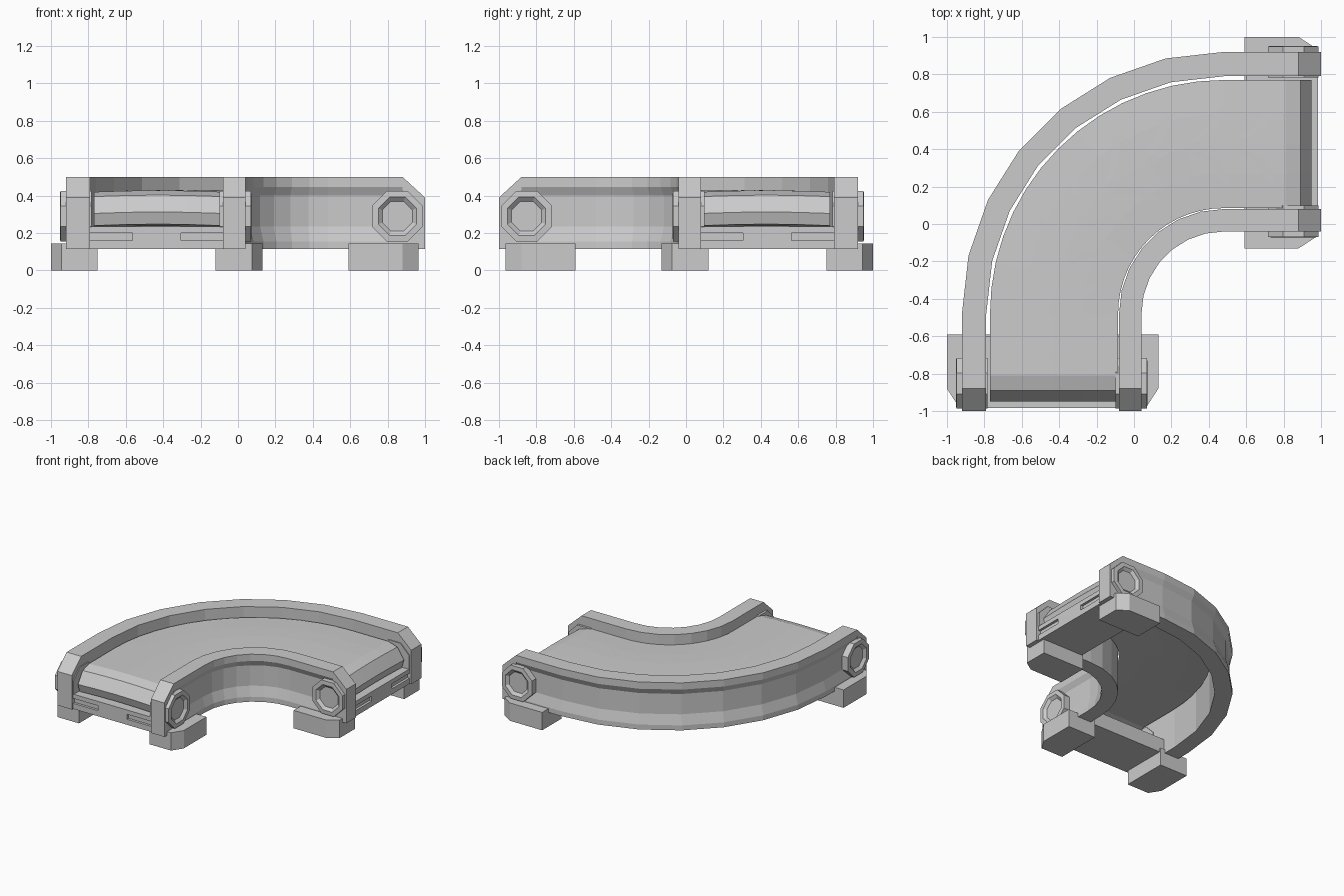
import bpy, bmesh
from math import sin, cos, pi, radians

if "Cube" in bpy.data.objects:
    bpy.data.objects.remove(bpy.data.objects["Cube"])

C = 0.48            # bend centre is (C, -C)
R_MID = 0.907       # belt centre radius
L = R_MID * pi / 2


def make(name, verts, faces):
    bm = bmesh.new()
    vs = [bm.verts.new(v) for v in verts]
    for f in faces:
        bm.faces.new([vs[i] for i in f])
    bmesh.ops.recalc_face_normals(bm, faces=bm.faces)
    me = bpy.data.meshes.new(name)
    bm.to_mesh(me)
    bm.free()
    ob = bpy.data.objects.new(name, me)
    bpy.context.collection.objects.link(ob)
    return ob


def bend(th, e, r, z):
    """Point on the bend: angle, straight extension past the end, radius, height."""
    x, y = C - r * cos(th), -C + r * sin(th)
    return (x, y - e, z) if th < pi / 4 else (x + e, y, z)


def sweep(name, stations, profile, closed=True):
    n = len(profile)
    verts = [bend(t, e, r, z + dz) for t, e, dz in stations for r, z in profile]
    faces = []
    for i in range(len(stations) - 1):
        for j in range(n if closed else n - 1):
            k = (j + 1) % n
            faces.append((i * n + j, i * n + k, (i + 1) * n + k, (i + 1) * n + j))
    if closed:
        faces += [tuple(range(n)), tuple(range(len(verts) - n, len(verts)))]
    return make(name, verts, faces)


def flip(verts, end):
    """Mirror a part from the front end to the right end."""
    return [(-y, -x, z) for x, y, z in verts] if end else verts


def prism(name, pts, lo, hi, axis, end):
    """Extrude a polygon along x (pts are y,z) or z (pts are x,y)."""
    n = len(pts)
    put = (lambda p, h: (h, *p)) if axis == 'x' else (lambda p, h: (*p, h))
    verts = [put(p, h) for h in (lo, hi) for p in pts]
    faces = [tuple(range(n)), tuple(range(n, 2 * n))]
    faces += [(i, (i + 1) % n, n + (i + 1) % n, n + i) for i in range(n)]
    return make(name, flip(verts, end), faces)


def box(name, x0, x1, y0, y1, z0, z1, end):
    return prism(name, [(x0, y0), (x1, y0), (x1, y1), (x0, y1)], z0, z1, 'z', end)


# Side rails with a shallow groove on the outward face
arc = [(i / 7 * pi / 2, 0, 0) for i in range(8)]
path = [(0, .40, 0)] + arc + [(pi / 2, .40, 0)]
for name, face, back, d in (("outer_rail", 1.40, 1.27, -1), ("inner_rail", .44, .56, 1)):
    g = face + d * .022
    sweep(name, path, [(back, .115), (face, .115), (face, .155), (g, .235),
                       (g, .40), (face, .445), (face, .5), (back, .5)])

# Belt: open sheet, slightly crowned, curling down over both ends
curl = [(.33, 0), (.41, -.025), (.47, -.115), (.45, -.18), (.38, -.19)]
belt_path = [(0, e, dz) for e, dz in reversed(curl)]
belt_path += [(i / 14 * pi / 2, 0, 0) for i in range(15)]
belt_path += [(pi / 2, e, dz) for e, dz in curl]
sweep("belt", belt_path, [(.565, .42), (.75, .426), (R_MID, .428), (1.07, .426), (1.25, .42)], False)


# Chevron marks along the belt
def on_belt(s, dr):
    th = min(max(s / R_MID, 0), pi / 2)
    e = -s if s < 0 else max(s - L, 0)
    return bend(th, e, R_MID + dr, .430 - abs(dr) * .02)


for k in range(8):
    s = -.26 + k * (L + .34) / 7 if k else -.26
    outline = [(-.2, .16), (-.1, .09), (-.03, 0), (.03, 0), (.1, .09), (.2, .16)]
    verts = [on_belt(s + ds + w, dr) for w in (0, .05) for dr, ds in outline]
    make("belt_chevron", verts, [(i, i + 1, i + 7, i + 6) for i in range(5)])

for end in (0, 1):
    # End posts with a sloped top
    slope = [(-.88, .115), (-1, .115), (-1, .39), (-.88, .5)]
    prism("outer_post", slope, -.92, -.79, 'x', end)
    prism("inner_post", slope, -.08, .04, 'x', end)

    # Feet with one clipped outside corner
    prism("outer_foot", [(-.75, -.59), (-1, -.59), (-1, -.88), (-.945, -.965), (-.75, -.965)],
          0, .145, 'z', end)
    prism("inner_foot", [(-.12, -.59), (.13, -.59), (.13, -.88), (.075, -.965), (-.12, -.965)],
          0, .145, 'z', end)

    # Cross beam with two recessed slots in its face
    box("cross_beam", -.80, -.07, -.965, -.60, .115, .235, end)
    box("beam_lower_lip", -.80, -.07, -.985, -.965, .115, .16, end)
    box("beam_upper_lip", -.80, -.07, -.985, -.965, .20, .235, end)
    box("beam_middle_lip", -.565, -.305, -.985, -.965, .16, .20, end)

    # Eight-sided axle bosses with a sunken centre
    for name, x, d in (("outer_boss", -.92, -1), ("inner_boss", .04, 1)):
        rings = [(.135, -.138), (.135, .03), (.102, .032), (.080, .012)]
        verts = []
        for r, h in rings:
            for i in range(8):
                a = radians(22.5 + 45 * i)
                q = r / cos(pi / 8)
                verts.append((x + d * h, -.852 + q * cos(a), .29 + q * sin(a)))
        faces = [(j * 8 + i, j * 8 + (i + 1) % 8, j * 8 + 8 + (i + 1) % 8, j * 8 + 8 + i)
                 for j in range(3) for i in range(8)]
        faces += [tuple(range(8)), tuple(range(24, 32))]
        make(name, flip(verts, end), faces)
